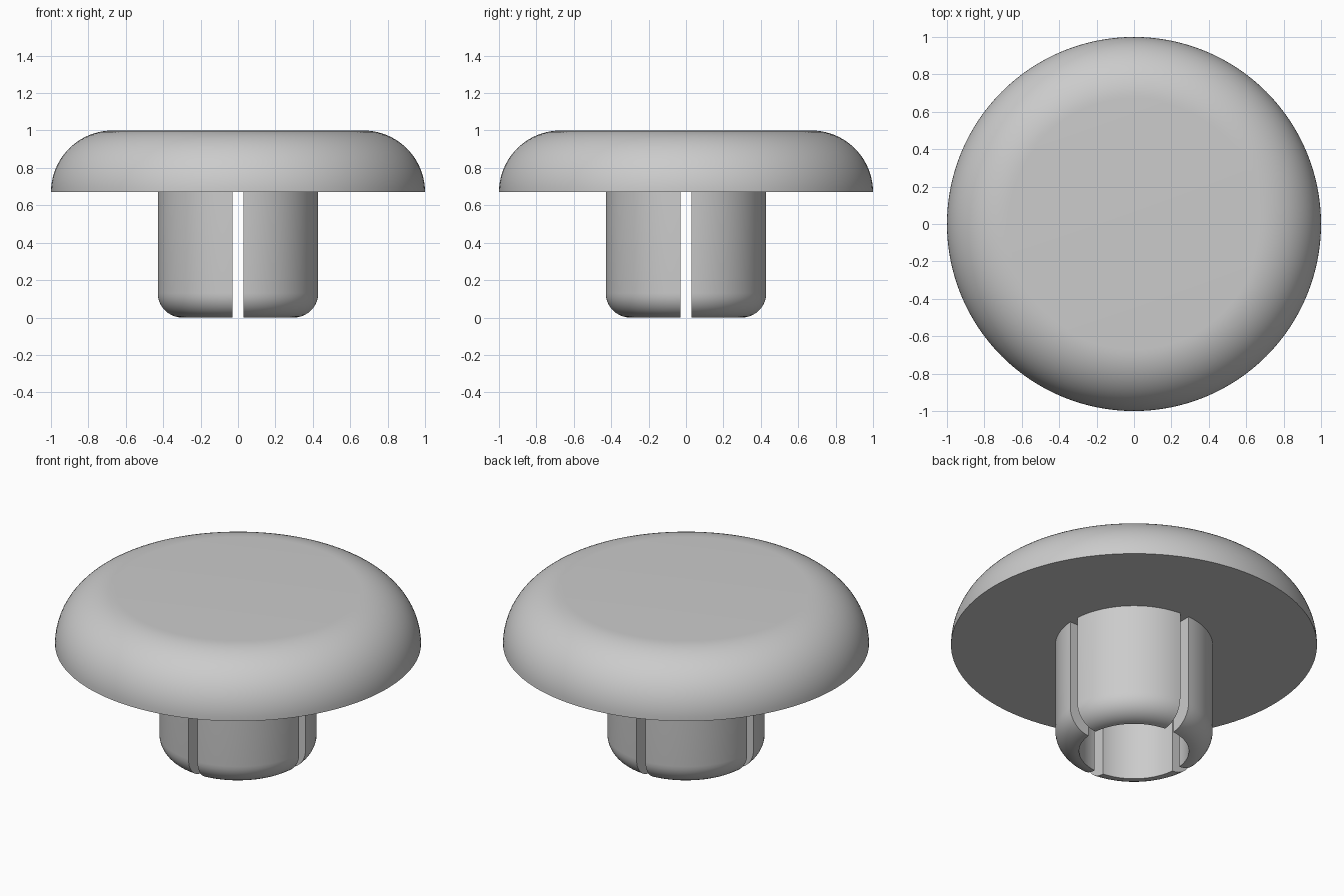
import bpy, bmesh
from math import pi, sin, cos, asin

cube = bpy.data.objects.get("Cube")
if cube:
    bpy.data.objects.remove(cube, do_unlink=True)

CAP_R, CAP_BASE, CAP_ROUND = 1.0, 0.67, 0.33
STEM_R, BORE_R, STEM_TOP = 0.43, 0.30, 0.68
SLOT_HALF = 0.03

grey = bpy.data.materials.new("plain grey")
grey.use_nodes = True
colour = (0.6, 0.6, 0.6, 1)
grey.diffuse_color = colour
grey.node_tree.nodes["Principled BSDF"].inputs["Base Color"].default_value = colour


def arc(cx, cz, radius, start, end, steps):
    """Points (r, z) along a circular arc."""
    angles = [start + (end - start) * i / steps for i in range(steps + 1)]
    return [(cx + radius * cos(a), cz + radius * sin(a)) for a in angles]


def finish(name, bm):
    bmesh.ops.recalc_face_normals(bm, faces=bm.faces[:])
    mesh = bpy.data.meshes.new(name)
    bm.to_mesh(mesh)
    bm.free()
    mesh.materials.append(grey)
    obj = bpy.data.objects.new(name, mesh)
    bpy.context.collection.objects.link(obj)
    bpy.ops.object.select_all(action='DESELECT')
    obj.select_set(True)
    bpy.context.view_layer.objects.active = obj
    bpy.ops.object.shade_smooth_by_angle(angle=pi / 6)
    return obj


# Domed cap: rounded rim, flat top and flat underside
def make_cap(sides=128):
    bm = bmesh.new()
    rings = []
    for r, z in arc(CAP_R - CAP_ROUND, CAP_BASE, CAP_ROUND, 0, pi / 2, 20):
        rings.append([bm.verts.new((r * cos(2 * pi * i / sides),
                                    r * sin(2 * pi * i / sides), z))
                      for i in range(sides)])
    for low, high in zip(rings, rings[1:]):
        for i in range(sides):
            j = (i + 1) % sides
            bm.faces.new((low[i], low[j], high[j], high[i]))
    bm.faces.new(rings[0])
    bm.faces.new(rings[-1])
    finish("cap", bm)


# Stem prong: one quarter of a hollow stem, with walls parallel to the slots
def make_prong(name, turn, steps=24):
    fillet = STEM_R - BORE_R
    profile = arc(BORE_R, fillet, fillet, -pi / 2, 0, 10)
    profile += [(STEM_R, STEM_TOP), (BORE_R, STEM_TOP)]
    bm = bmesh.new()
    sections = []
    for i in range(steps + 1):
        section = []
        for r, z in profile:
            margin = asin(SLOT_HALF / r)
            a = turn + margin + (pi / 2 - 2 * margin) * i / steps
            section.append(bm.verts.new((r * cos(a), r * sin(a), z)))
        sections.append(section)
    count = len(profile)
    for one, two in zip(sections, sections[1:]):
        for i in range(count):
            j = (i + 1) % count
            bm.faces.new((one[i], one[j], two[j], two[i]))
    bm.faces.new(sections[0])
    bm.faces.new(sections[-1])
    finish(name, bm)


make_cap()
for k, place in enumerate(("back_left", "back_right", "front_right", "front_left")):
    make_prong("stem_prong_" + place, k * pi / 2)
